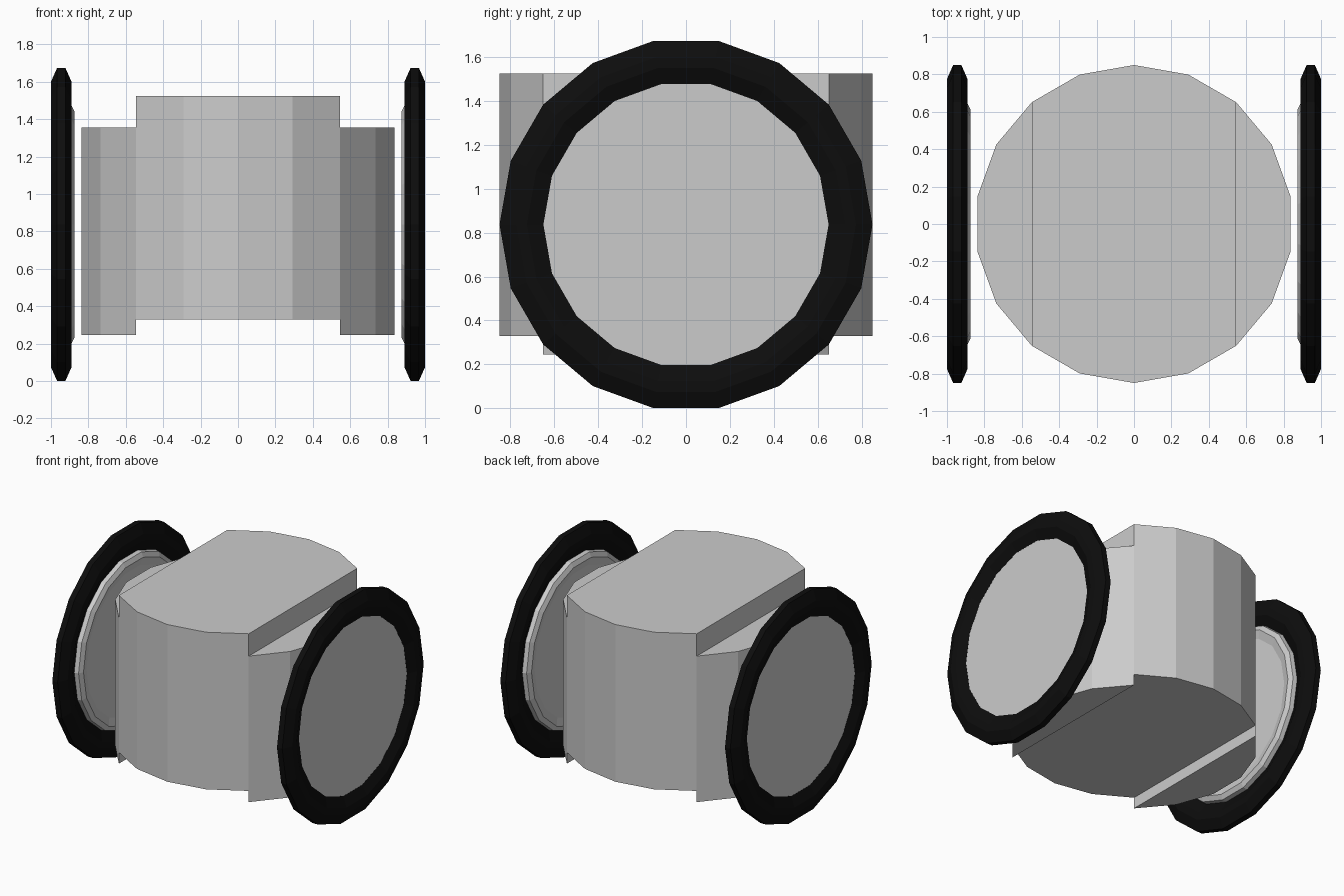
import bpy, bmesh
from math import sin, cos, radians

if "Cube" in bpy.data.objects:
    bpy.data.objects.remove(bpy.data.objects["Cube"])

R = 0.85             # body and wheel radius
N = 18               # sides of every round part
ZC = R * cos(radians(10))   # axle height


def finish(name, bm, mirror=False, mat=None):
    bmesh.ops.recalc_face_normals(bm, faces=bm.faces)
    me = bpy.data.meshes.new(name)
    bm.to_mesh(me)
    bm.free()
    ob = bpy.data.objects.new(name, me)
    bpy.context.collection.objects.link(ob)
    if mirror:
        m = ob.modifiers.new("mirror", 'MIRROR')
        m.use_mirror_merge = False
    if mat:
        me.materials.append(mat)
    return ob


def prism(name, angles, z0, z1, mirror=False):
    """Upright slab cut from the 18-sided drum; angles measured from +y."""
    bm = bmesh.new()
    vs = [bm.verts.new((R * sin(radians(a)), R * cos(radians(a)), z0)) for a in angles]
    face = bm.faces.new(vs)
    ext = bmesh.ops.extrude_face_region(bm, geom=[face])
    for g in ext['geom']:
        if isinstance(g, bmesh.types.BMVert):
            g.co.z = z1
    return finish(name, bm, mirror)


def lathe(name, profile, closed, mat=None):
    """Turn an (x, radius) profile round the axle; open ends are capped."""
    bm = bmesh.new()
    rings = [[bm.verts.new((x, r * cos(radians(i * 360 / N)), ZC + r * sin(radians(i * 360 / N))))
              for i in range(N)] for x, r in profile]
    pairs = list(zip(rings, rings[1:]))
    if closed:
        pairs.append((rings[-1], rings[0]))
    for a, b in pairs:
        for i in range(N):
            j = (i + 1) % N
            bm.faces.new((a[i], a[j], b[j], b[i]))
    if not closed:
        bm.faces.new(rings[0])
        bm.faces.new(rings[-1])
    return finish(name, bm, True, mat)


# Drum body: tall middle slab and two lower side segments
prism("body_middle", [-40, -20, 0, 20, 40, 140, 160, 180, 200, 220], 0.33, 1.525)
prism("body_sides", [40, 60, 80, 100, 120, 140], 0.245, 1.355, mirror=True)

# Tyres
black = bpy.data.materials.new("black_rubber")
black.diffuse_color = (0.004, 0.004, 0.004, 1)
black.use_nodes = True
black.node_tree.nodes["Principled BSDF"].inputs["Base Color"].default_value = black.diffuse_color
lathe("tyres", [(0.967, 0.85), (1.0, 0.775), (1.0, 0.725), (0.967, 0.65),
                (0.923, 0.65), (0.89, 0.725), (0.89, 0.775), (0.923, 0.85)], True, black)

# Wheel discs with a raised inner rim
lathe("wheel_discs", [(0.966, 0.65), (0.92, 0.65), (0.89, 0.645), (0.873, 0.61),
                      (0.89, 0.55)], False)
